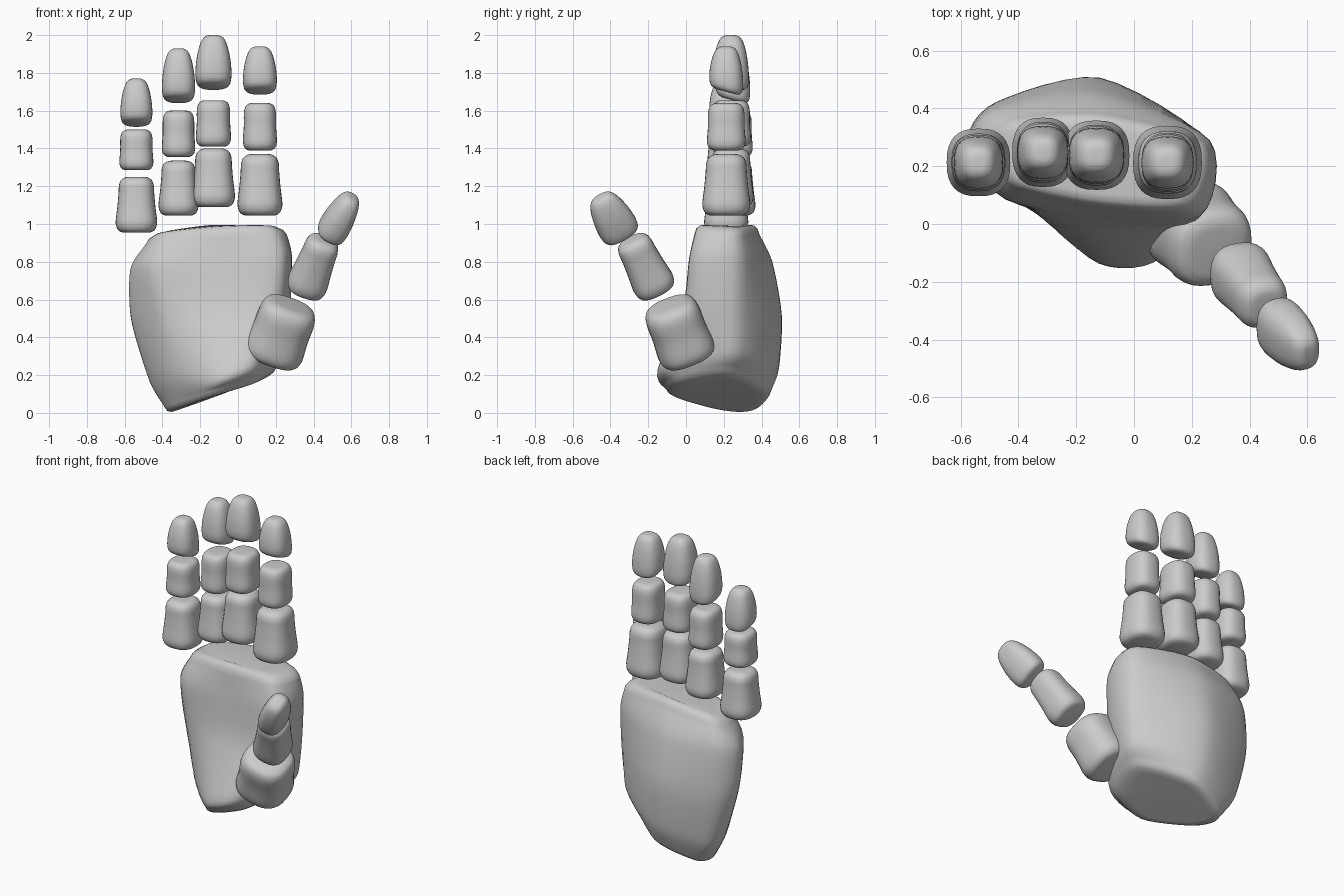
import bpy, bmesh, math
from mathutils import Vector

if "Cube" in bpy.data.objects:
    bpy.data.objects.remove(bpy.data.objects["Cube"])


def skin(name, rings):
    """Bridge closed rings, cap both ends, shade smooth."""
    bm = bmesh.new()
    vr = [[bm.verts.new(p) for p in r] for r in rings]
    n = len(rings[0])
    for a, b in zip(vr, vr[1:]):
        for i in range(n):
            j = (i + 1) % n
            bm.faces.new((a[i], a[j], b[j], b[i]))
    bm.faces.new(vr[0][::-1])
    bm.faces.new(vr[-1])
    bmesh.ops.recalc_face_normals(bm, faces=bm.faces)
    me = bpy.data.meshes.new(name)
    bm.to_mesh(me)
    bm.free()
    ob = bpy.data.objects.new(name, me)
    bpy.context.collection.objects.link(ob)
    for p in me.polygons:
        p.use_smooth = True
    return ob


def spline(pts, steps, closed):
    """Tension-softened Catmull-Rom curve through the points."""
    n, out, k = len(pts), [], 0.4
    get = (lambda i: pts[i % n]) if closed else (lambda i: pts[max(0, min(n - 1, i))])
    for i in range(n if closed else n - 1):
        a, b, c, d = (get(i + o) for o in (-1, 0, 1, 2))
        for s in range(steps):
            t = s / steps
            h = t * t * (3 - 2 * t)
            out.append(b * (1 - h) + c * h + (c - a) * k * (t * (1 - t) ** 2)
                       + (d - b) * k * (t * t * (t - 1)))
    if not closed:
        out.append(pts[-1])
    return out


KNUCKLE = [(0, .66), (.03, .84), (.09, .95), (.2, 1), (.45, .92), (.7, .86),
           (.84, .84), (.93, .76), (.985, .58), (1, .4)]
BLOCK = [(0, .66), (.03, .84), (.1, .96), (.22, 1), (.5, .95), (.75, .95),
         (.87, .91), (.95, .81), (.99, .64), (1, .5)]
TIP = [(0, .62), (.03, .82), (.1, .95), (.25, 1), (.5, .95), (.72, .83),
       (.87, .69), (.95, .54), (.99, .36), (1, .2)]


def segment(name, p0, p1, hu, hv, profile, slant=0.0):
    """Rounded block along p0-p1 with half widths hu (sideways) and hv (depth)."""
    p0, p1 = Vector(p0), Vector(p1)
    d = (p1 - p0).normalized()
    u = Vector((1, 0, 0))
    u = (u - d * u.dot(d)).normalized()
    v = d.cross(u)
    rings = []
    for t, s in spline([Vector(q) for q in profile], 3, False):
        ring = []
        for i in range(32):
            a = 2 * math.pi * i / 32
            c, w = math.cos(a), math.sin(a)
            c = math.copysign(abs(c) ** 0.78, c) * s
            w = math.copysign(abs(w) ** 0.78, w) * s
            ring.append(p0.lerp(p1, t) + u * c * hu + v * w * hv - d * slant * w * (1 - t))
        rings.append(ring)
    skin(name, rings)


# Fingers: x, y, then (z low, z high, half width, half depth) per segment
FINGERS = {
    "little": (-.538, .213, (.955, 1.25, .11, .117), (1.285, 1.50, .09, .10), (1.53, 1.77, .085, .09)),
    "ring": (-.315, .248, (1.045, 1.335, .106, .12), (1.355, 1.60, .088, .105), (1.655, 1.93, .088, .092)),
    "middle": (-.13, .238, (1.09, 1.40, .114, .12), (1.41, 1.655, .093, .105), (1.725, 2.0, .096, .095)),
    "index": (.116, .213, (1.045, 1.37, .119, .127), (1.39, 1.64, .09, .102), (1.70, 1.94, .09, .09)),
}
for finger, (x, y, *segs) in FINGERS.items():
    for part, prof, sl, (z0, z1, hu, hv) in zip(("lower", "middle", "tip"), (KNUCKLE, BLOCK, TIP), (0, 0, .025), segs):
        segment(f"{finger}_finger_{part}", (x, y, z0), (x, y, z1), hu, hv, prof, sl)

# Thumb
segment("thumb_base", (.17, .02, .285), (.285, -.095, .575), .16, .155, BLOCK)
segment("thumb_middle", (.35, -.15, .64), (.46, -.29, .92), .107, .113, KNUCKLE)
segment("thumb_tip", (.48, -.335, .935), (.607, -.455, 1.147), .08, .107, TIP)

# Palm: stations from heel to knuckles; each goes around from left front to left side
STATIONS = [
    [(-.33, .12, .05), (-.13, -.10, .12), (.10, -.06, .19), (.20, .23, .24), (-.08, .445, .13), (-.33, .385, .04), (-.385, .28, .025)],
    [(-.36, .07, .20), (-.12, -.135, .20), (.10, -.11, .26), (.245, .26, .32), (-.10, .49, .25), (-.42, .405, .17), (-.465, .28, .17)],
    [(-.41, .075, .55), (-.12, .00, .55), (.20, .00, .55), (.26, .28, .55), (-.12, .505, .52), (-.48, .42, .48), (-.565, .28, .50)],
    [(-.45, .09, .78), (-.12, .04, .80), (.23, .03, .82), (.262, .29, .82), (-.13, .455, .80), (-.48, .40, .78), (-.57, .27, .76)],
    [(-.42, .13, .91), (-.12, .06, .94), (.20, .06, .95), (.24, .28, .94), (-.12, .385, .95), (-.43, .36, .91), (-.49, .26, .89)],
]
around = [spline([Vector(p) for p in s], 6, True) for s in STATIONS]
columns = [spline(list(c), 6, False) for c in zip(*around)]
rings = [list(r) for r in zip(*columns)]


def cap(ring, scale, lift):
    mid = sum(ring, Vector()) / len(ring)
    return [mid + (p - mid) * scale + Vector((0, 0, lift)) for p in ring]


low, top = rings[0], rings[-1]
rings = ([cap(low, .75, -.03), cap(low, .88, -.03), cap(low, .96, -.018)] + rings
         + [cap(top, .95, .027), cap(top, .85, .046), cap(top, .7, .052)])
skin("palm", rings)
